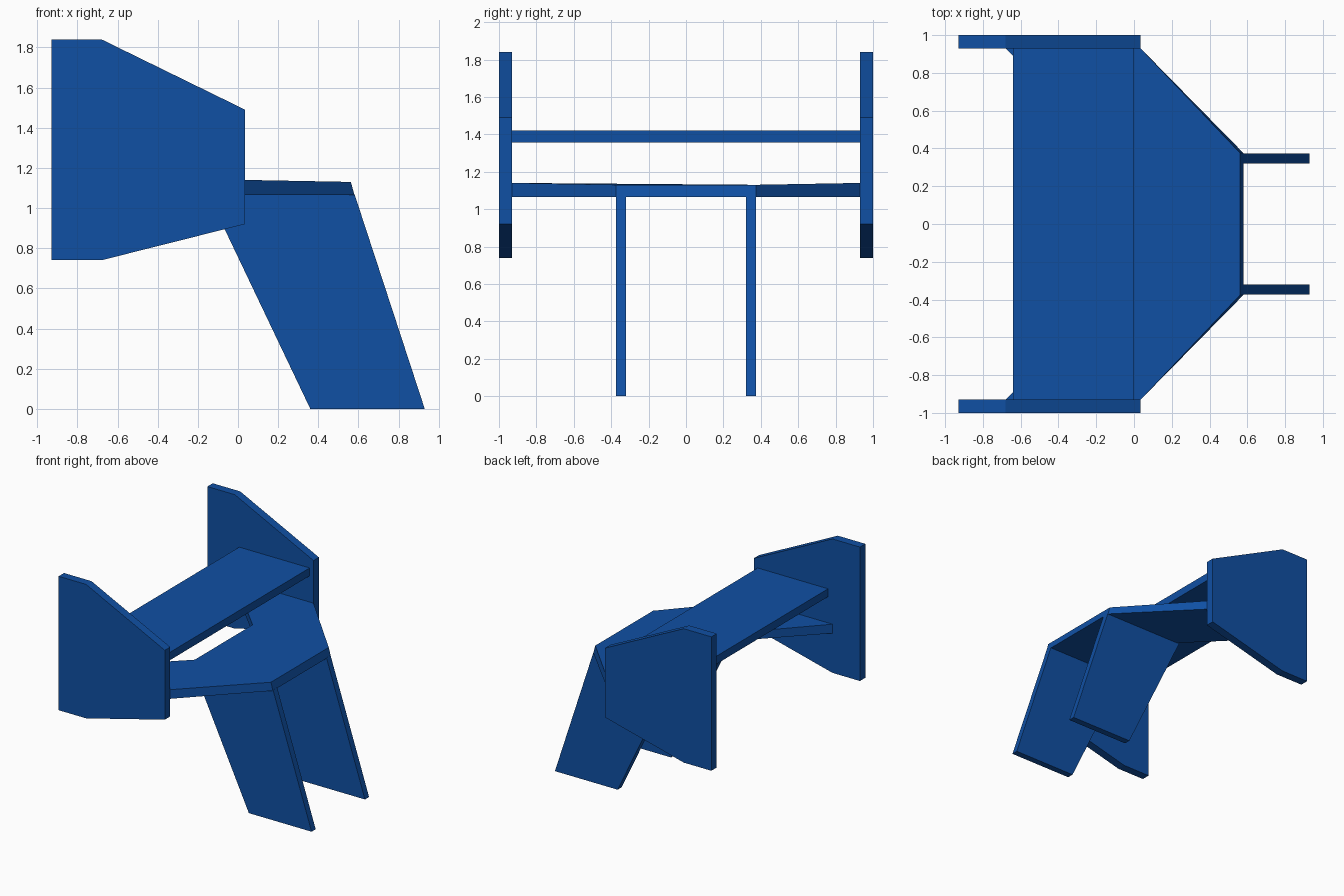
import bpy
import bmesh

cube = bpy.data.objects.get("Cube")
if cube:
    bpy.data.objects.remove(cube, do_unlink=True)

# Single blue paint
blue = bpy.data.materials.new("blue paint")
blue.use_nodes = True
blue.diffuse_color = (0.005, 0.08, 0.37, 1)
blue.node_tree.nodes["Principled BSDF"].inputs["Base Color"].default_value = blue.diffuse_color


def loft(name, start, end):
    """Flat-faced solid between two matching outlines."""
    bm = bmesh.new()
    a = [bm.verts.new(p) for p in start]
    b = [bm.verts.new(p) for p in end]
    bm.faces.new(a)
    bm.faces.new(b[::-1])
    for i in range(len(a)):
        j = (i + 1) % len(a)
        bm.faces.new((a[i], b[i], b[j], a[j]))
    bmesh.ops.recalc_face_normals(bm, faces=bm.faces)
    mesh = bpy.data.meshes.new(name)
    bm.to_mesh(mesh)
    bm.free()
    mesh.materials.append(blue)
    obj = bpy.data.objects.new(name, mesh)
    bpy.context.collection.objects.link(obj)
    return obj


def side_plate(name, profile, y0, y1):
    """Upright plate from an x-z profile."""
    return loft(name, [(x, y0, z) for x, z in profile], [(x, y1, z) for x, z in profile])


END_PROFILE = [(-0.93, 1.84), (-0.68, 1.84), (0.035, 1.49),
               (0.035, 0.92), (-0.68, 0.74), (-0.93, 0.74)]
LEG_PROFILE = [(0.36, 0), (0.93, 0), (0.58, 1.07), (-0.15, 1.07)]

# End plates and support legs, one of each per side
for side, s in (("front", -1), ("rear", 1)):
    side_plate(side + "_end_plate", END_PROFILE, s * 0.93, s * 1.0)
    side_plate(side + "_support_leg", LEG_PROFILE, s * 0.32, s * 0.373)

# Straight upper wing
UPPER = [(-0.64, -0.94), (0, -0.94), (0, 0.94), (-0.64, 0.94)]
loft("upper_wing", [(x, y, 1.355) for x, y in UPPER], [(x, y, 1.42) for x, y in UPPER])

# Chevron lower wing, mirrored about its centre; its edge leans with the legs
HALF = [(-0.13, 0.375), (-0.68, 0.93), (0.035, 0.93), (0.58, 0.375)]
LOWER = HALF + [(x, -y) for x, y in reversed(HALF)]
loft("lower_wing",
     [(x, y, 1.065) for x, y in LOWER],
     [(x - (0.018 if x > 0.5 else 0), y, 1.14 if abs(y) > 0.5 else 1.13) for x, y in LOWER])
